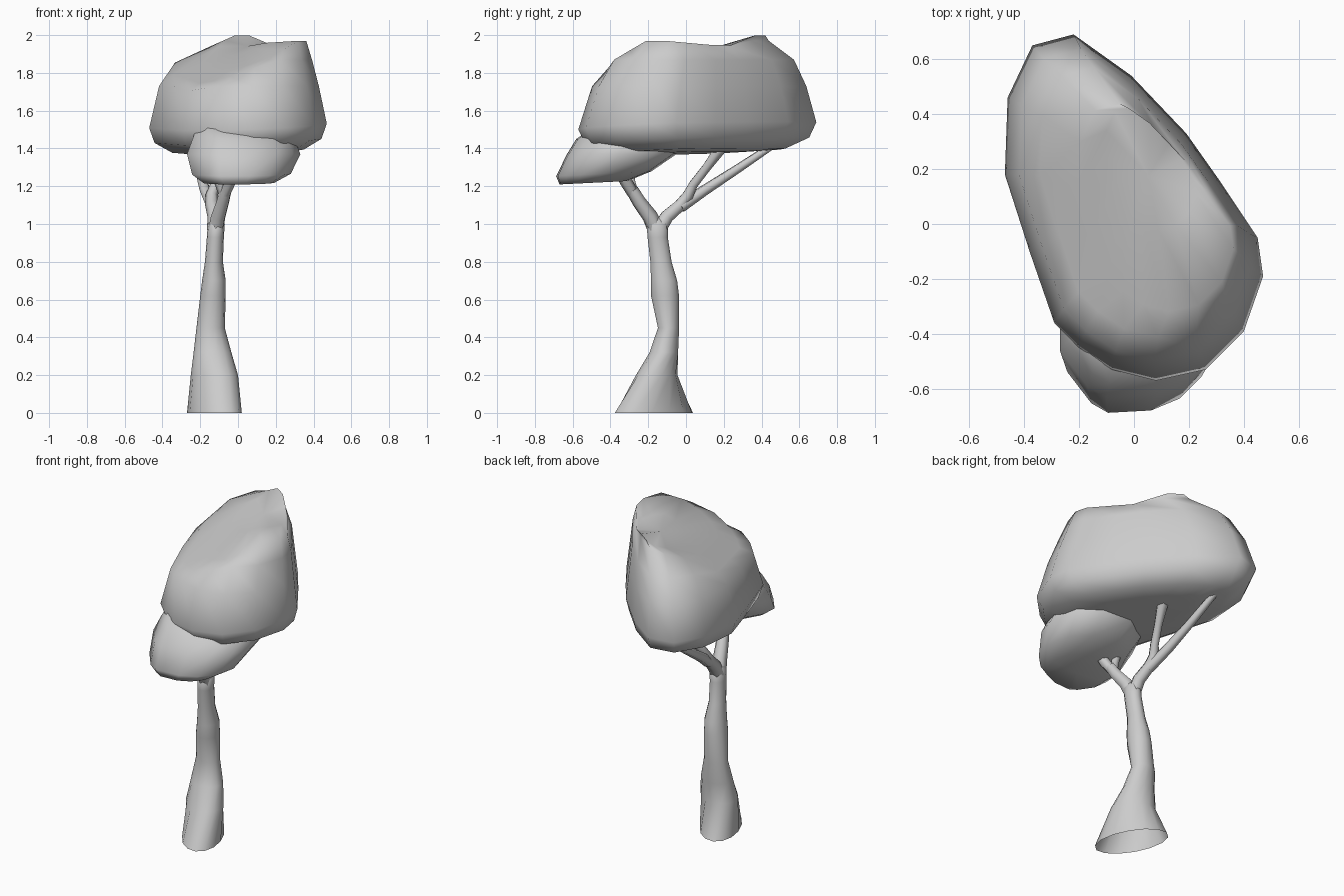
import bpy, bmesh, math

cube = bpy.data.objects.get("Cube")
if cube:
    bpy.data.objects.remove(cube, do_unlink=True)

grey = bpy.data.materials.new("pale grey")
grey.use_nodes = True
grey.diffuse_color = (0.6, 0.6, 0.6, 1)
grey.node_tree.nodes["Principled BSDF"].inputs["Base Color"].default_value = (0.6, 0.6, 0.6, 1)


def finish(obj):
    obj.data.materials.clear()
    obj.data.materials.append(grey)
    bpy.ops.object.select_all(action='DESELECT')
    obj.select_set(True)
    bpy.context.view_layer.objects.active = obj
    bpy.ops.object.shade_smooth_by_angle(angle=math.radians(75))


def loft(name, rings, caps=True):
    """Skin a stack of equal-length rings, fanning the ends to their centres."""
    bm = bmesh.new()
    loops = [[bm.verts.new(p) for p in ring] for ring in rings]
    n = len(loops[0])
    for a, b in zip(loops, loops[1:]):
        for i in range(n):
            j = (i + 1) % n
            bm.faces.new((a[i], a[j], b[j], b[i]))
    if caps:
        for loop in (loops[0], loops[-1]):
            mid = bm.verts.new([sum(v.co[k] for v in loop) / n for k in range(3)])
            for i in range(n):
                bm.faces.new((loop[i], loop[(i + 1) % n], mid))
    bmesh.ops.recalc_face_normals(bm, faces=bm.faces)
    mesh = bpy.data.meshes.new(name)
    bm.to_mesh(mesh)
    bm.free()
    obj = bpy.data.objects.new(name, mesh)
    bpy.context.collection.objects.link(obj)
    finish(obj)


def scaled(outline, centre, levels, height):
    """Rings made by scaling an outline; levels are (z, scale, dx, dy)."""
    cx, cy = centre
    rings = []
    for z, s, dx, dy in levels:
        ring = []
        for x, y in outline:
            px, py = cx + dx + (x - cx) * s, cy + dy + (y - cy) * s
            ring.append((px, py, height(px, py, z)))
        rings.append(ring)
    return rings


# Large canopy: leaning outline, sloping top with a shallow saddle
outline = [(-.47, .18), (-.46, .46), (-.37, .65), (-.22, .69), (-.01, .54), (.19, .33),
           (.31, .16), (.45, -.05), (.47, -.19), (.40, -.39), (.26, -.53), (.08, -.57),
           (-.08, -.53), (-.2, -.45), (-.29, -.36), (-.38, -.1)]


def canopy_height(x, y, z):
    if z < 1.6:
        return z + .04 * x + .04 * y
    saddle = 1.94 + (.4 * (y - .22) if y > .22 else .09 * (.22 - y))
    return min(z, 1.896 + .43 * x + .26 * y, saddle)


loft("large_canopy", scaled(outline, (0, .06), [
    (1.375, .4, 0, 0), (1.385, .74, 0, 0), (1.44, .94, 0, 0), (1.52, 1, 0, 0),
    (1.73, .9, .005, .01), (1.87, .78, .025, .02), (1.97, .6, .08, 0),
    (2.0, .35, .06, .14)], canopy_height))


# Small canopy: tucked under the front, leaning forward at its base
def small_height(x, y, z):
    return z + .05 * (y + .66) if z < 1.3 else z


outline = [(-.27, -.39), (-.27, -.51), (-.17, -.64), (-.1, -.68), (.08, -.67), (.2, -.62),
           (.29, -.53), (.33, -.4), (.29, -.22), (.17, -.12), (-.02, -.1), (-.18, -.2)]
loft("small_canopy", scaled(outline, (.02, -.39), [
    (1.21, .62, -.02, -.1), (1.255, .87, -.01, -.045), (1.37, 1, 0, .05),
    (1.45, .9, 0, .07), (1.52, .5, -.09, .06)], small_height))

# Trunk: skewed elliptical sections given as z, x range, y range, skew angle
sections = [(0, -.27, .02, -.38, .04, -.5), (.2, -.25, 0, -.265, -.045, -.2),
            (.32, -.235, -.035, -.195, -.04, 0), (.45, -.22, -.07, -.15, -.035, 0),
            (.62, -.2, -.065, -.187, -.035, 0), (.7, -.19, -.065, -.187, -.045, 0),
            (.8, -.175, -.08, -.19, -.075, 0), (.93, -.165, -.075, -.205, -.095, 0),
            (1.0, -.16, -.07, -.21, -.095, 0), (1.04, -.13, -.1, -.17, -.14, 0)]
rings = []
for z, x0, x1, y0, y1, skew in sections:
    angles = [math.tau * i / 14 for i in range(14)]
    rings.append([((x0 + x1) / 2 + (x1 - x0) / 2 * math.cos(a),
                   (y0 + y1) / 2 + (y1 - y0) / 2 * math.sin(a + skew), z) for a in angles])
loft("trunk", rings, caps=False)


def branch(name, points):
    """Tapered round limb along points of (x, y, z, radius)."""
    curve = bpy.data.curves.new(name, 'CURVE')
    curve.dimensions = '3D'
    curve.bevel_depth = 1
    curve.bevel_resolution = 1
    curve.use_fill_caps = True
    spline = curve.splines.new('POLY')
    spline.points.add(len(points) - 1)
    for p, (x, y, z, r) in zip(spline.points, points):
        p.co, p.radius = (x, y, z, 1), r
    obj = bpy.data.objects.new(name, curve)
    bpy.context.collection.objects.link(obj)
    bpy.ops.object.select_all(action='DESELECT')
    obj.select_set(True)
    bpy.context.view_layer.objects.active = obj
    bpy.ops.object.convert(target='MESH')
    finish(bpy.context.view_layer.objects.active)


# Limbs: one forward with a forked tip, one backward that splits in two
branch("front_limb", [(-.12, -.155, .96, .044), (-.105, -.19, 1.04, .042), (-.08, -.25, 1.12, .037),
                      (-.065, -.285, 1.18, .034)])
branch("front_twig_left", [(-.07, -.28, 1.16, .03), (-.045, -.315, 1.22, .033), (-.03, -.34, 1.28, .04)])
branch("front_twig_right", [(-.075, -.275, 1.16, .028), (-.1, -.29, 1.22, .025), (-.12, -.3, 1.28, .028)])
branch("back_limb", [(-.12, -.145, .97, .044), (-.122, -.1, 1.04, .04), (-.138, -.03, 1.1, .036),
                     (-.14, .01, 1.15, .033), (-.12, .04, 1.21, .027), (-.09, .11, 1.3, .026),
                     (-.06, .19, 1.41, .036)])
branch("long_back_limb", [(-.135, -.03, 1.09, .034), (-.175, .1, 1.18, .03), (-.205, .27, 1.29, .025),
                          (-.23, .45, 1.41, .02)])
